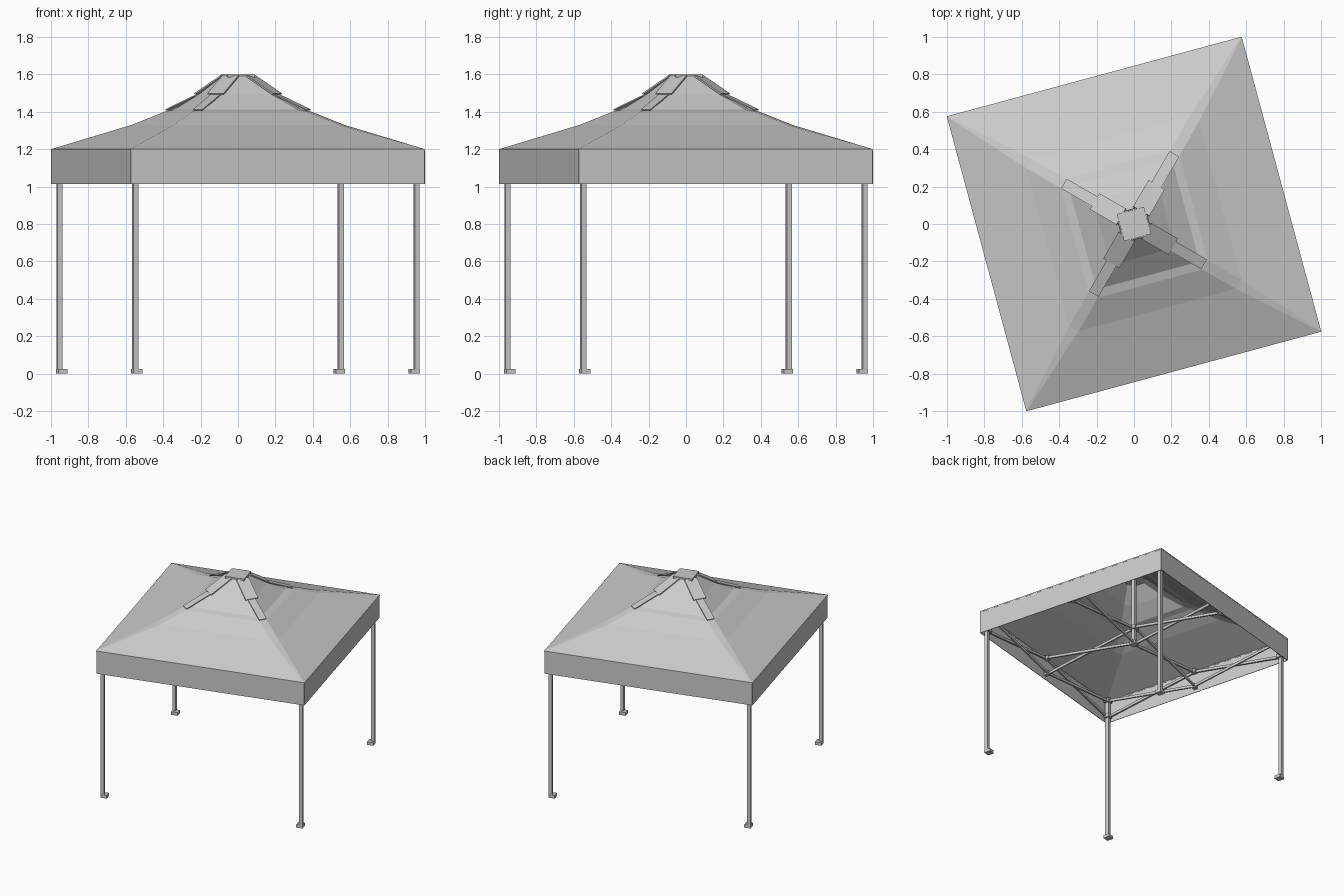
import bpy, bmesh, math
from mathutils import Matrix, Vector

cube = bpy.data.objects.get("Cube")
if cube:
    bpy.data.objects.remove(cube, do_unlink=True)

grey = bpy.data.materials.new("light_grey")
grey.use_nodes = True
grey.diffuse_color = (0.6, 0.6, 0.6, 1)
grey.node_tree.nodes["Principled BSDF"].inputs["Base Color"].default_value = (0.6, 0.6, 0.6, 1)

TURN = Matrix.Rotation(math.radians(15.1), 4, "Z")   # the tent stands turned
HALF, LEG = 0.8157, 0.779
QUARTERS = [Matrix.Rotation(i * math.pi / 2, 4, "Z") for i in range(4)]


def finish(name, bm):
    bmesh.ops.recalc_face_normals(bm, faces=bm.faces)
    bm.transform(TURN)
    mesh = bpy.data.meshes.new(name)
    bm.to_mesh(mesh)
    bm.free()
    mesh.materials.append(grey)
    obj = bpy.data.objects.new(name, mesh)
    bpy.context.collection.objects.link(obj)
    return obj


def box(bm, center, size, turn=Matrix()):
    place = turn @ Matrix.Translation(center) @ Matrix.Diagonal((*size, 1))
    bmesh.ops.create_cube(bm, size=1, matrix=place)


def beam(bm, a, b, width, height, turn=Matrix()):
    a, b = Vector(a), Vector(b)
    along = (b - a).normalized()
    side = Vector((0, 0, 1)).cross(along).normalized()
    up = along.cross(side)
    axes = Matrix((along, side, up)).transposed().to_4x4()
    place = turn @ Matrix.Translation((a + b) / 2) @ axes
    size = Matrix.Diagonal(((b - a).length, width, height, 1))
    bmesh.ops.create_cube(bm, size=1, matrix=place @ size)


def loft(bm, rings):
    """Skin square rings with cut corners: half side, corner cut, height."""
    loops = []
    for half, cut, z in rings:
        pts = [q @ Vector(p) for q in QUARTERS
               for p in ((half, half - cut, z), (half - cut, half, z))]
        loops.append([bm.verts.new(p) for p in pts])
    for low, high in zip(loops, loops[1:]):
        for i in range(8):
            j = (i + 1) % 8
            bm.faces.new((low[i], low[j], high[j], high[i]))


def thicken(obj, amount):
    mod = obj.modifiers.new("cloth thickness", "SOLIDIFY")
    mod.thickness = amount
    mod.offset = -1


# Roof cloth, steeper towards the peak
bm = bmesh.new()
loft(bm, [(HALF, 0.002, 1.2), (0.477, 0.04, 1.328), (0.33, 0.04, 1.4),
          (0.285, 0.04, 1.413), (0.18, 0.05, 1.495), (0.08, 0.05, 1.59)])
thicken(finish("roof", bm), 0.004)

# Hanging valance and its hem at the eave
bm = bmesh.new()
loft(bm, [(HALF, 0.002, 1.015), (HALF, 0.002, 1.2)])
thicken(finish("valance", bm), 0.004)
bm = bmesh.new()
for q in QUARTERS:
    box(bm, (0, HALF - 0.002, 1.195), (HALF * 2, 0.006, 0.01), q)
finish("eave_hem", bm)

# Peak cap and the hip patches below it
bm = bmesh.new()
box(bm, (0, 0, 1.591), (0.15, 0.15, 0.018))
finish("peak_cap", bm)
bm = bmesh.new()
for q in QUARTERS:
    beam(bm, (0.055, 0.055, 1.592), (0.17, 0.17, 1.495), 0.1, 0.008, q)
    beam(bm, (0.16, 0.16, 1.496), (0.305, 0.305, 1.41), 0.06, 0.006, q)
finish("hip_patches", bm)

# Legs with feet and truss brackets
bm = bmesh.new()
for q in QUARTERS:
    box(bm, (LEG, LEG, 0.605), (0.027, 0.027, 1.19), q)
finish("legs", bm)
bm = bmesh.new()
for q in QUARTERS:
    box(bm, (LEG - 0.011, LEG - 0.011, 0.0125), (0.05, 0.05, 0.025), q)
finish("feet", bm)
bm = bmesh.new()
for q in QUARTERS:
    for z in (1.045, 1.175):
        box(bm, (LEG - 0.005, LEG - 0.005, z), (0.045, 0.045, 0.03), q)
finish("leg_brackets", bm)


def scissor(bm, a, b, offset, turn):
    """A pair of crossing bars between two upright positions."""
    a, b, off = Vector(a), Vector(b), Vector(offset)
    low, high = Vector((0, 0, 1.045)), Vector((0, 0, 1.175))
    beam(bm, a + low + off, b + high + off, 0.012, 0.02, turn)
    beam(bm, a + high - off, b + low - off, 0.012, 0.02, turn)


# Scissor trusses along each side, two pairs per side
bm = bmesh.new()
for q in QUARTERS:
    for s in (-1, 1):
        scissor(bm, (s * LEG, LEG, 0), (0, LEG, 0), (0, 0.007, 0), q)
    for z in (1.045, 1.175):
        box(bm, (0, LEG, z), (0.03, 0.035, 0.03), q)
finish("side_trusses", bm)

# Cross trusses from the side middles to the centre
bm = bmesh.new()
for q in QUARTERS:
    scissor(bm, (0, LEG, 0), (0, 0.02, 0), (0.007, 0, 0), q)
finish("cross_trusses", bm)

# Centre post holding up the peak
bm = bmesh.new()
box(bm, (0, 0, 1.31), (0.027, 0.027, 0.55))
for z in (1.045, 1.175):
    box(bm, (0, 0, z), (0.05, 0.05, 0.03))
finish("centre_post", bm)
